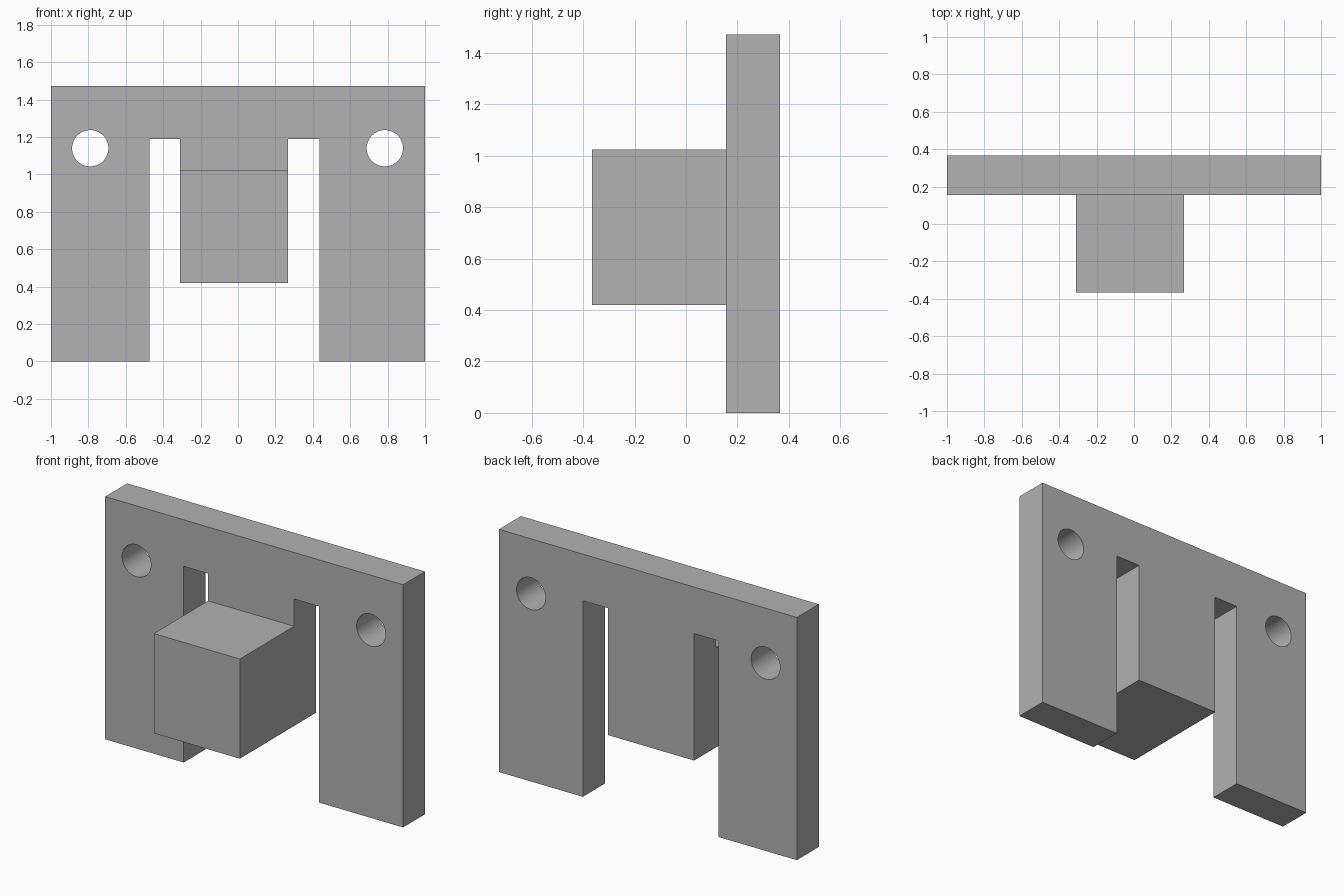
import bpy, bmesh
from mathutils import Vector

old = bpy.data.objects.get("Cube")
if old:
    bpy.data.objects.remove(old, do_unlink=True)

FRONT, BACK, BLOCK_FRONT = 0.155, 0.365, -0.365
TOP, SLOT_TOP, BLOCK_TOP, BLOCK_BOTTOM = 1.473, 1.19, 1.025, 0.42

grey = bpy.data.materials.new("plain grey")
grey.use_nodes = True
colour = (0.445, 0.445, 0.445, 1)
grey.diffuse_color = colour
grey.node_tree.nodes["Principled BSDF"].inputs["Base Color"].default_value = colour

# Plate outline: two legs with a shorter tongue between two slots
outline = [(-1, 0), (-0.473, 0), (-0.473, SLOT_TOP), (-0.31, SLOT_TOP),
           (-0.31, BLOCK_TOP), (-0.31, BLOCK_BOTTOM), (0.268, BLOCK_BOTTOM),
           (0.268, BLOCK_TOP), (0.268, SLOT_TOP), (0.437, SLOT_TOP),
           (0.437, 0), (1, 0), (1, TOP), (-1, TOP)]
bm = bmesh.new()
back = bm.faces.new([bm.verts.new((x, BACK, z)) for x, z in outline])
extruded = bmesh.ops.extrude_face_region(bm, geom=[back], use_keep_orig=True)["geom"]
bmesh.ops.translate(bm, vec=(0, FRONT - BACK, 0),
                    verts=[g for g in extruded if isinstance(g, bmesh.types.BMVert)])
front = next(g for g in extruded if isinstance(g, bmesh.types.BMFace))

# Block: the lower part of the tongue pulled out to the front
a, b = [v for v in front.verts if abs(v.co.z - BLOCK_TOP) < 1e-4]
bmesh.utils.face_split(front, a, b)
pad = next(f for f in bm.faces
           if all(abs(v.co.y - FRONT) < 1e-4 and v.co.z < BLOCK_TOP + 0.01 for v in f.verts)
           and len(f.verts) == 4)
pulled = bmesh.ops.extrude_discrete_faces(bm, faces=[pad])["faces"]
bmesh.ops.translate(bm, vec=(0, BLOCK_FRONT - FRONT, 0), verts=pulled[0].verts)

# Merge flush side faces
bmesh.ops.dissolve_limit(bm, angle_limit=0.01, verts=bm.verts, edges=bm.edges)
bmesh.ops.recalc_face_normals(bm, faces=bm.faces)
mesh = bpy.data.meshes.new("slotted_plate_with_block")
bm.to_mesh(mesh)
bm.free()
plate = bpy.data.objects.new("slotted_plate_with_block", mesh)
bpy.context.collection.objects.link(plate)
mesh.materials.append(grey)

# Round bolt holes through both upper corners
for name, x in (("right_hole_cutter", -0.79), ("left_hole_cutter", 0.785)):
    bpy.ops.mesh.primitive_cylinder_add(vertices=64, radius=0.097, depth=0.6,
                                        location=(x, (FRONT + BACK) / 2, 1.14),
                                        rotation=(1.570796, 0, 0))
    cutter = bpy.context.object
    cutter.name = name
    cutter.data.materials.append(grey)
    cutter.hide_render = True
    cut = plate.modifiers.new(name, 'BOOLEAN')
    cut.operation = 'DIFFERENCE'
    cut.solver = 'EXACT'
    cut.object = cutter
    bpy.ops.object.select_all(action='DESELECT')
    plate.select_set(True)
    bpy.context.view_layer.objects.active = plate
    bpy.ops.object.modifier_apply(modifier=name)
    bpy.data.objects.remove(cutter, do_unlink=True)

bpy.ops.object.shade_smooth_by_angle(angle=0.5)
